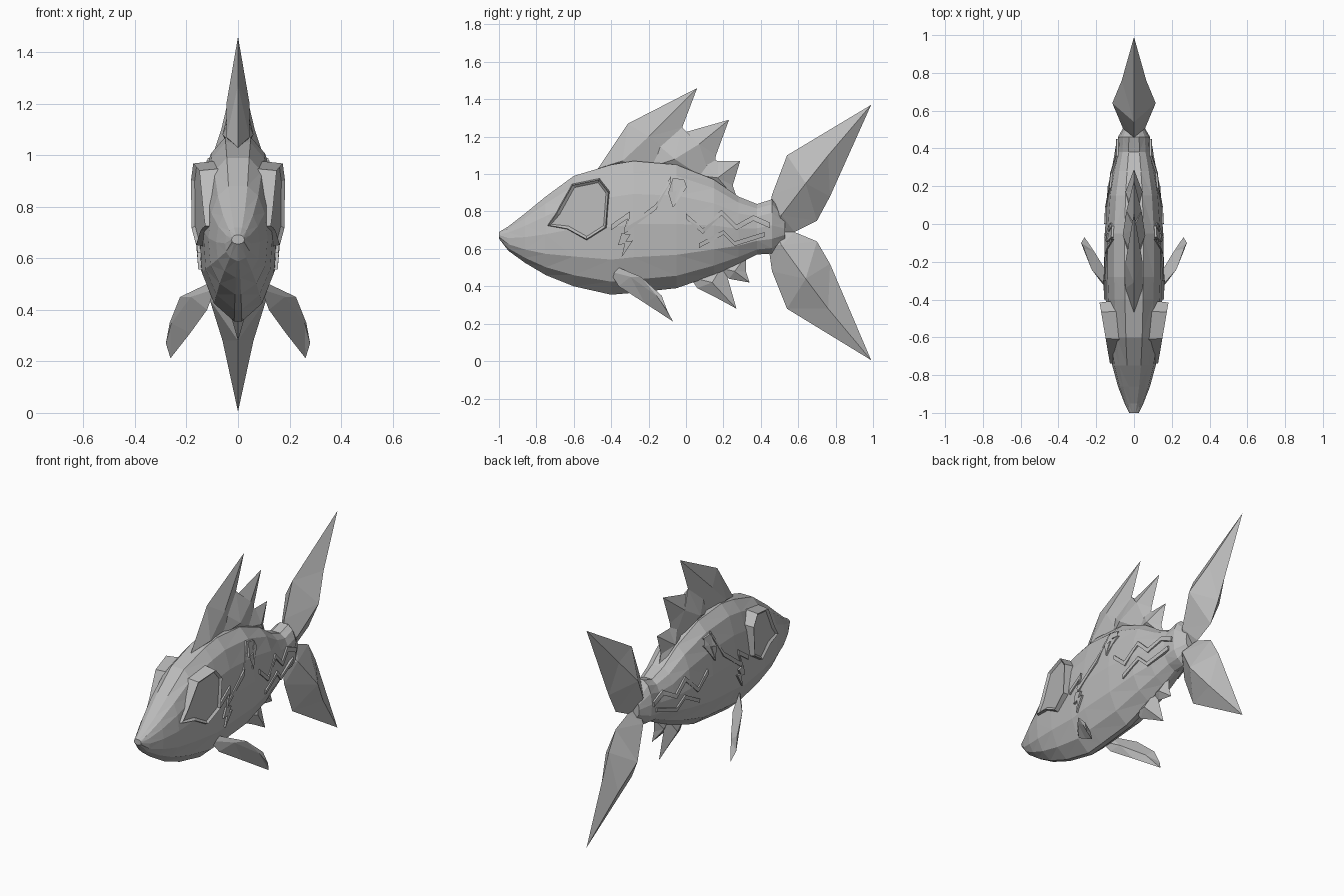
import bpy, bmesh
from mathutils import Vector
from mathutils.bvhtree import BVHTree

if "Cube" in bpy.data.objects:
    bpy.data.objects.remove(bpy.data.objects["Cube"], do_unlink=True)

grey = bpy.data.materials.new("stone grey")
grey.use_nodes = True
grey.diffuse_color = (0.5, 0.5, 0.5, 1)
grey.node_tree.nodes["Principled BSDF"].inputs["Base Color"].default_value = (0.5, 0.5, 0.5, 1)


def add_object(name, bm, mirror=False):
    bmesh.ops.recalc_face_normals(bm, faces=bm.faces)
    mesh = bpy.data.meshes.new(name)
    bm.to_mesh(mesh)
    bm.free()
    mesh.materials.append(grey)
    obj = bpy.data.objects.new(name, mesh)
    bpy.context.collection.objects.link(obj)
    if mirror:
        obj.modifiers.new("mirror", "MIRROR").use_clip = False
    return obj


# Body: one faceted section lofted from snout to tail root
stations = [  # y, top, bottom, half width
    (-1.0, .69, .655, .025), (-.95, .72, .59, .05), (-.86, .79, .525, .085),
    (-.75, .88, .46, .115), (-.6, .99, .40, .135), (-.4, 1.05, .355, .15),
    (-.28, 1.07, .365, .155), (-.05, 1.05, .39, .155), (.15, .97, .46, .14),
    (.28, .88, .52, .115), (.38, .84, .57, .09), (.46, .865, .575, .085),
    (.53, .77, .64, .045)]
section = [(1, .32), (.91, .68), (.75, .9), (.52, 1), (.27, .93), (.1, .62), (0, .1)]
ring = section + [(h, -w) for h, w in reversed(section)]
bm = bmesh.new()
rows = [[bm.verts.new((w * hw, y, lo + h * (hi - lo))) for h, w in ring]
        for y, hi, lo, hw in stations]
n = len(ring)
for a, b in zip(rows, rows[1:]):
    for i in range(n):
        j = (i + 1) % n
        bm.faces.new((a[i], a[j], b[j], b[i]))
bm.faces.new(rows[0])
bm.faces.new(rows[-1])
bmesh.ops.triangulate(bm, faces=[f for f in bm.faces if len(f.verts) == 4])
surface = BVHTree.FromBMesh(bm)
add_object("body", bm)


def side_x(y, z):
    hit = surface.ray_cast(Vector((1, y, z)), Vector((-1, 0, 0)))[0]
    return max(hit.x, 0) if hit else 0.03


# Crystal fin: a thin outline rising on both sides to ridge points (x, y, z, thickness)
def fin(name, outline, ridge, axis=(1, 0, 0), mirror=False):
    bm = bmesh.new()
    pts = [Vector(p) if len(p) == 3 else Vector((0, *p)) for p in outline]
    edge = [bm.verts.new(p) for p in pts]
    mids = [Vector(r[:3]) for r in ridge]
    count = len(pts)
    near = []
    for i in range(count):
        m = (pts[i] + pts[(i + 1) % count]) / 2
        near.append(min(range(len(mids)), key=lambda k: (mids[k] - m).length))
    for side in (1, -1):
        tops = [bm.verts.new(m + Vector(axis).normalized() * r[3] * side)
                for m, r in zip(mids, ridge)]
        for i in range(count):
            bm.faces.new((edge[i], edge[(i + 1) % count], tops[near[i]]))
            if near[i] != near[i - 1]:
                bm.faces.new((edge[i], tops[near[i - 1]], tops[near[i]]))
    return add_object(name, bm, mirror)


# Tail lobes
fin("tail_upper", [(.44, .78), (.46, .89), (.54, 1.1), (.99, 1.37), (.77, .88), (.70, .75),
                   (.58, .69), (.48, .69)],
    [(0, .51, .78, .06), (0, .64, .95, .115), (0, .76, 1.1, .065)])
fin("tail_lower", [(.44, .62), (.46, .48), (.54, .28), (.99, .005), (.77, .52), (.70, .64),
                   (.58, .69), (.48, .69)],
    [(0, .51, .62, .06), (0, .64, .44, .11), (0, .76, .28, .06)])

# Dorsal spikes
fin("dorsal_front", [(-.47, 1.03), (-.31, 1.27), (.06, 1.46), (-.02, 1.25), (-.06, 1.1),
                     (-.1, 1.0)],
    [(0, -.34, 1.07, .045), (0, -.2, 1.2, .045)])
fin("dorsal_middle", [(-.24, 1.02), (-.19, 1.19), (-.02, 1.25), (0, 1.225), (.23, 1.29),
                      (.16, 1.1), (.14, .95)],
    [(0, -.06, 1.08, .06), (0, .07, 1.16, .04)])
fin("dorsal_rear", [(0, 1.0), (.08, 1.09), (.17, 1.07), (.29, 1.07), (.25, .94), (.28, .85)],
    [(0, .17, .98, .045)])

# Belly spikes
fin("belly_front_fin", [(.02, .45), (.06, .39), (.16, .34), (.27, .28), (.23, .42), (.2, .52)],
    [(0, .14, .42, .04)])
fin("belly_rear_fin", [(.17, .5), (.23, .44), (.34, .42), (.32, .48), (.32, .56)],
    [(0, .26, .48, .03)])

# Paired side fins
fin("side_fin", [(.09, -.41, .48), (.12, -.36, .40), (.185, -.22, .31), (.262, -.07, .212),
                 (.28, -.1, .27), (.265, -.13, .35), (.225, -.24, .45), (.12, -.36, .5)],
    [(.155, -.29, .43, .035), (.235, -.15, .33, .03)], axis=(.8, -.2, .6), mirror=True)


# Raised polygon following the flank
def plate(name, outline, lift):
    bm = bmesh.new()
    low = [bm.verts.new((side_x(y, z) - .02, y, z)) for y, z in outline]
    top = [bm.verts.new((side_x(y, z) + lift, y, z)) for y, z in outline]
    for i in range(len(top)):
        j = (i + 1) % len(top)
        bm.faces.new((low[i], low[j], top[j], top[i]))
    bmesh.ops.triangulate(bm, faces=[bm.faces.new(top), bm.faces.new(low)])
    return add_object(name, bm, True)


# Bolt marks and zigzag scales
bolt = [(-.03, .08), (-.055, .0), (-.01, .01), (-.03, -.08), (.045, .03), (.0, .025), (.03, .07)]
for name, cy, cz, s in (("upper_bolt", -.04, .9, 1), ("lower_bolt", -.32, .62, .8)):
    plate(name, [(cy + y * s, cz + z * s) for y, z in bolt], .012)


def zigzag(name, path, width):
    for k, (a, b) in enumerate(zip(path, path[1:])):
        plate(f"{name}_{k}", [a, b, (b[0], b[1] - width), (a[0], a[1] - width)], .01)


zigzag("front_scale", [(-.4, .73), (-.3, .8), (-.33, .71), (-.16, .84), (-.08, .99)], .03)
zigzag("rear_scale", [(0, .79), (.09, .71), (.19, .81), (.27, .73), (.36, .78), (.45, .74)], .03)
zigzag("low_scale", [(.07, .63), (.2, .7), (.26, .64), (.42, .69)], .025)

# Eye block: flared at the back, with a sunken face
outline = [(-.61, .95), (-.46, .98), (-.405, .91), (-.42, .71), (-.53, .64), (-.64, .7),
           (-.75, .72), (-.70, .79)]
bm = bmesh.new()
low = [bm.verts.new((side_x(y, z) - .03, y, z)) for y, z in outline]
top = []
for y, z in outline:
    ty, tz = -.56 + (y + .56) * .93, .81 + (z - .81) * .93
    top.append(bm.verts.new((.18 + (ty + .43) * .17, ty, tz)))
for i in range(len(top)):
    j = (i + 1) % len(top)
    bm.faces.new((low[i], low[j], top[j], top[i]))
eye = bm.faces.new(top)
bmesh.ops.recalc_face_normals(bm, faces=bm.faces)
bmesh.ops.inset_region(bm, faces=[eye], thickness=.015, depth=-.012)
add_object("eye_block", bm, True)

# Mouth lips
for name, z, y in (("upper_lip", .682, -.995), ("lower_lip", .655, -.985)):
    bm = bmesh.new()
    bmesh.ops.create_cone(bm, cap_ends=True, segments=8, radius1=.04, radius2=.035, depth=.016)
    bmesh.ops.translate(bm, verts=bm.verts, vec=(0, y + .035, z))
    add_object(name, bm)
